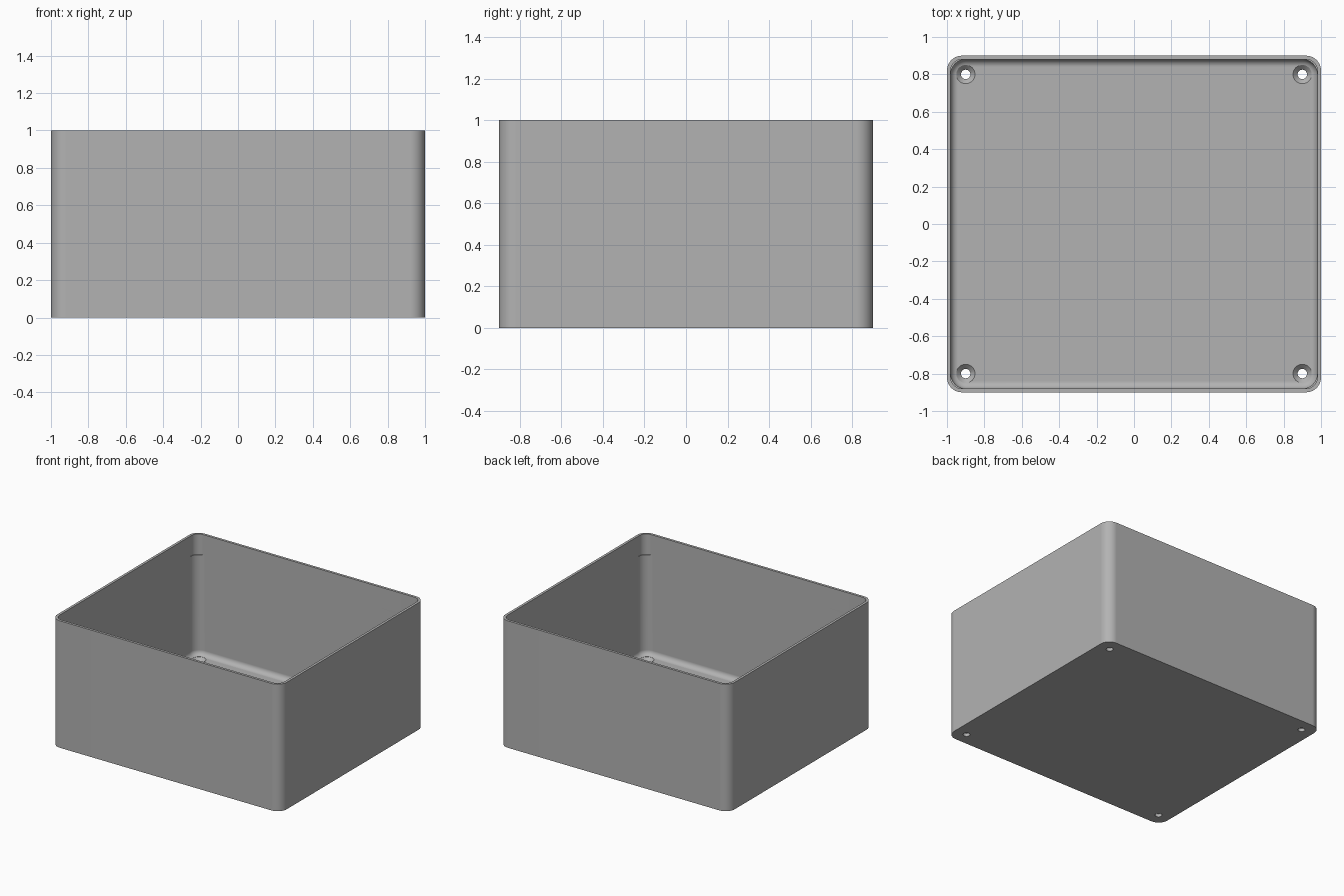
import bpy, bmesh, math

cube = bpy.data.objects.get("Cube")
if cube:
    bpy.data.objects.remove(cube, do_unlink=True)

HALF_X, HALF_Y, HEIGHT = 1.0, 0.9, 1.0
WALL, FLOOR, FILLET, STEP_Z = 0.02, 0.05, 0.04, 0.84
SEGMENTS = 10

grey = bpy.data.materials.new("plain grey")
grey.use_nodes = True
colour = (0.45, 0.45, 0.45, 1)
grey.diffuse_color = colour
grey.node_tree.nodes["Principled BSDF"].inputs["Base Color"].default_value = colour


def rounded_loop(bm, inset, radius, z):
    """Rounded rectangle of vertices, anticlockwise from above."""
    verts = []
    for i, (sx, sy) in enumerate([(1, 1), (-1, 1), (-1, -1), (1, -1)]):
        cx = sx * (HALF_X - inset - radius)
        cy = sy * (HALF_Y - inset - radius)
        for k in range(SEGMENTS + 1):
            a = (i + k / SEGMENTS) * math.pi / 2
            verts.append(bm.verts.new((cx + radius * math.cos(a), cy + radius * math.sin(a), z)))
    return verts


# Open box: loft from the underside, over the rim and down to the floor
rings = [(0, 0.08, 0), (0, 0.08, HEIGHT),
         (WALL, 0.06, HEIGHT), (WALL, 0.06, STEP_Z),
         (WALL, 0.08, STEP_Z)]
for k in range(9):
    a = k / 8 * math.pi / 2
    inset = FILLET * (1 - math.cos(a))
    rings.append((WALL + inset, 0.08 - inset, FLOOR + FILLET * (1 - math.sin(a))))

bm = bmesh.new()
loops = [rounded_loop(bm, *r) for r in rings]
for low, high in zip(loops, loops[1:]):
    n = len(low)
    for i in range(n):
        j = (i + 1) % n
        bm.faces.new((low[i], low[j], high[j], high[i]))
bm.faces.new(loops[0][::-1])
bm.faces.new(loops[-1])
# The corner step has no width along the straight walls
bmesh.ops.remove_doubles(bm, verts=bm.verts, dist=1e-5)
bmesh.ops.recalc_face_normals(bm, faces=bm.faces)
mesh = bpy.data.meshes.new("open_box")
bm.to_mesh(mesh)
bm.free()
mesh.materials.append(grey)
box = bpy.data.objects.new("open_box", mesh)
bpy.context.collection.objects.link(box)

# Countersunk screw holes: one turned cutter profile, placed in each corner
profile = [(0.025, -0.05), (0.025, 0.025), (0.05, FLOOR), (0.05, 0.12)]
SIDES = 32
bm = bmesh.new()
for sx in (-1, 1):
    for sy in (-1, 1):
        turned = [[bm.verts.new((sx * 0.9 + r * math.cos(k * math.tau / SIDES),
                                 sy * 0.8 + r * math.sin(k * math.tau / SIDES), z))
                   for k in range(SIDES)] for r, z in profile]
        for low, high in zip(turned, turned[1:]):
            for i in range(SIDES):
                j = (i + 1) % SIDES
                bm.faces.new((low[i], low[j], high[j], high[i]))
        bm.faces.new(turned[0][::-1])
        bm.faces.new(turned[-1])
cut_mesh = bpy.data.meshes.new("screw_hole_cutter")
bm.to_mesh(cut_mesh)
bm.free()
cut_mesh.materials.append(grey)
cutter = bpy.data.objects.new("screw_hole_cutter", cut_mesh)
cutter.hide_render = True
bpy.context.collection.objects.link(cutter)

holes = box.modifiers.new("screw_holes", 'BOOLEAN')
holes.operation = 'DIFFERENCE'
holes.solver = 'EXACT'
holes.object = cutter

bpy.ops.object.select_all(action='DESELECT')
box.select_set(True)
bpy.context.view_layer.objects.active = box
bpy.ops.object.modifier_apply(modifier=holes.name)
bpy.data.objects.remove(cutter, do_unlink=True)

# Smooth corners and fillet, with flat walls and crisp edges
bpy.ops.object.shade_smooth_by_angle(angle=math.radians(30))
weighted = box.modifiers.new("weighted_normals", 'WEIGHTED_NORMAL')
weighted.keep_sharp = True
